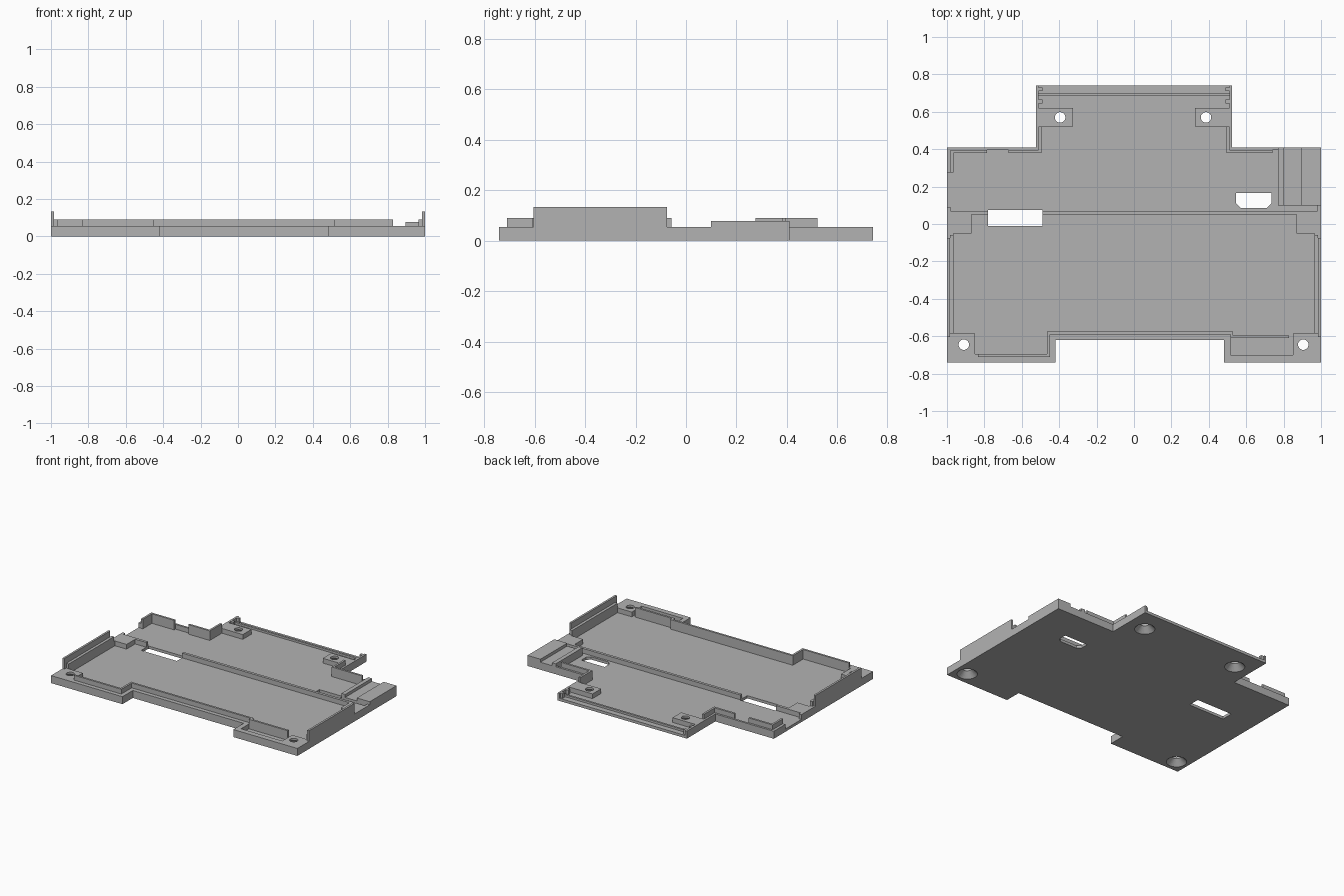
import bpy
import bmesh

if "Cube" in bpy.data.objects:
    bpy.data.objects.remove(bpy.data.objects["Cube"], do_unlink=True)

FLOOR, RIM, LIP, TALL, BLOCK = 0.02, 0.055, 0.09, 0.133, 0.077

grey = bpy.data.materials.new("plain grey plastic")
grey.use_nodes = True
grey.diffuse_color = (0.45, 0.45, 0.45, 1)
grey.node_tree.nodes["Principled BSDF"].inputs["Base Color"].default_value = grey.diffuse_color


def make_object(name, bm):
    bmesh.ops.recalc_face_normals(bm, faces=bm.faces)
    mesh = bpy.data.meshes.new(name)
    bm.to_mesh(mesh)
    bm.free()
    mesh.materials.append(grey)
    obj = bpy.data.objects.new(name, mesh)
    bpy.context.collection.objects.link(obj)
    return obj


def add_prism(bm, points, z0, z1):
    face = bm.faces.new([bm.verts.new((x, y, z0)) for x, y in points])
    top = bmesh.ops.extrude_face_region(bm, geom=[face])["geom"]
    verts = [v for v in top if isinstance(v, bmesh.types.BMVert)]
    bmesh.ops.translate(bm, verts=verts, vec=(0, 0, z1 - z0))


def prism(name, points, z0, z1):
    bm = bmesh.new()
    add_prism(bm, points, z0, z1)
    return make_object(name, bm)


def boxes(name, rects, z0, z1):
    bm = bmesh.new()
    for x0, x1, y0, y1 in rects:
        add_prism(bm, [(x0, y0), (x1, y0), (x1, y1), (x0, y1)], z0, z1)
    return make_object(name, bm)


def cut(target, cutter):
    mod = target.modifiers.new("cut", "BOOLEAN")
    mod.operation = "DIFFERENCE"
    mod.solver = "EXACT"
    mod.object = cutter
    bpy.context.view_layer.update()
    deps = bpy.context.evaluated_depsgraph_get()
    mesh = bpy.data.meshes.new_from_object(target.evaluated_get(deps))
    target.modifiers.clear()
    target.data = mesh
    bpy.data.objects.remove(cutter, do_unlink=True)


# Tray slab
tray = prism("tray_base", [
    (-1, -0.74), (-0.42, -0.74), (-0.42, -0.62), (0.48, -0.62), (0.48, -0.74), (1, -0.74),
    (1, 0.41), (0.525, 0.41), (0.525, 0.74), (-0.525, 0.74), (-0.525, 0.41), (-1, 0.41)], 0, RIM)

# Front pocket, leaving the corner mounting pads
cut(tray, prism("front_pocket", [
    (-0.965, -0.585), (-0.85, -0.585), (-0.85, -0.71), (-0.45, -0.71), (-0.45, -0.59),
    (0.515, -0.59), (0.515, -0.7), (0.85, -0.7), (0.85, -0.585), (0.965, -0.585),
    (0.965, -0.05), (0.87, -0.05), (0.87, 0.05), (-0.87, 0.05), (-0.87, -0.05),
    (-0.965, -0.05)], FLOOR, 0.2))

# Rear pocket, open at the back and at one side
cut(tray, prism("rear_pocket", [
    (-1.1, 0.09), (-0.98, 0.09), (-0.98, 0.07), (0.98, 0.07), (0.98, 0.1), (0.77, 0.1),
    (0.77, 0.395), (0.51, 0.395), (0.51, 0.52), (0.325, 0.52), (0.325, 0.62), (0.51, 0.62),
    (0.51, 0.8), (-0.51, 0.8), (-0.51, 0.62), (-0.325, 0.62), (-0.325, 0.52), (-0.51, 0.52),
    (-0.51, 0.395), (-0.98, 0.395), (-0.98, 0.275), (-1.1, 0.275)], FLOOR, 0.2))

# Through slots
cut(tray, boxes("long_slot", [(-0.78, -0.49, -0.01, 0.075)], -0.1, 0.2))
cut(tray, prism("short_slot", [
    (0.57, 0.085), (0.71, 0.085), (0.735, 0.11), (0.735, 0.165), (0.545, 0.165),
    (0.545, 0.11)], -0.1, 0.2))

# Countersunk screw holes: a cone that narrows into a straight bore
profile = [(0.068, -0.01), (0.068, 0.0), (0.028, 0.04), (0.028, 0.2)]
for x, y in [(-0.91, -0.645), (0.905, -0.645), (-0.395, 0.57), (0.385, 0.57)]:
    bm = bmesh.new()
    rings = []
    for radius, z in profile:
        ring = bmesh.ops.create_circle(bm, segments=32, radius=radius)["verts"]
        bmesh.ops.translate(bm, verts=ring, vec=(x, y, z))
        rings.append(ring)
    for low, high in zip(rings, rings[1:]):
        for i in range(32):
            j = (i + 1) % 32
            bm.faces.new((low[i], low[j], high[j], high[i]))
    bm.faces.new(rings[0])
    bm.faces.new(rings[-1])
    cut(tray, make_object("screw_hole", bm))

# Locating lips just inside the rim
boxes("front_lip", [
    (-0.835, -0.45, -0.71, -0.695), (-0.465, -0.45, -0.695, -0.575),
    (-0.45, 0.53, -0.59, -0.575), (0.515, 0.53, -0.61, -0.59),
    (0.53, 0.83, -0.61, -0.595)], FLOOR, LIP)
boxes("front_rim_fill", [(-0.85, -0.835, -0.71, -0.695)], FLOOR, RIM)
boxes("rear_lip", [
    (-0.965, -0.785, 0.38, 0.395), (-0.98, -0.965, 0.275, 0.395),
    (-0.67, -0.495, 0.38, 0.395), (-0.51, -0.495, 0.395, 0.52),
    (0.495, 0.74, 0.38, 0.395), (0.495, 0.51, 0.395, 0.52)], FLOOR, LIP)

# Mirrored parts at both ends
for side, s in (("left", 1), ("right", -1)):
    def both(rects):
        return [(min(a * s, b * s), max(a * s, b * s), c, d) for a, b, c, d in rects]
    boxes(side + "_end_wall", both([(0.985, 1, -0.605, -0.075)]), RIM, TALL)
    boxes(side + "_end_lip", both([(0.965, 0.985, -0.585, -0.058)]), RIM, LIP)
    boxes(side + "_rear_clips", both([(0.49, 0.51, 0.645, 0.665),
                                      (0.49, 0.51, 0.71, 0.73)]), FLOOR, RIM)

# Raised blocks beside the cable channel, and the low rear ridge
boxes("channel_blocks", [(0.77, 0.8, 0.1, 0.41), (0.895, 1, 0.1, 0.41)], RIM, BLOCK)
boxes("rear_ridge", [(-0.51, 0.51, 0.685, 0.7)], FLOOR, 0.035)
